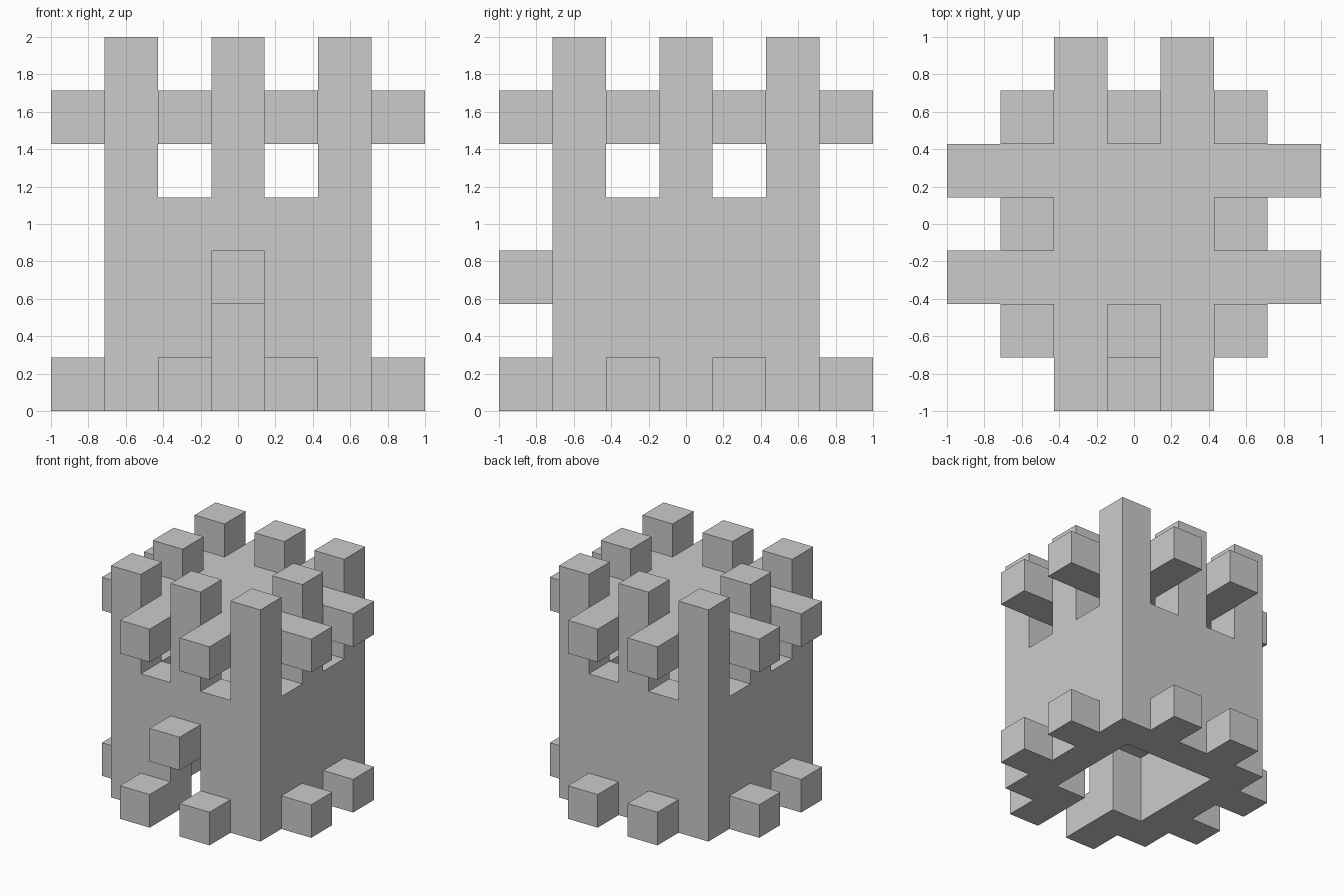
import bpy, bmesh
from mathutils import Vector

if "Cube" in bpy.data.objects:
    bpy.data.objects.remove(bpy.data.objects["Cube"])

# The tower lies on a 7 x 7 x 7 grid of cubes
U = 2 / 7


def block(xs, ys, zs):
    return {(x, y, z) for x in xs for y in ys for z in zs}


WIDE, INNER, ODD, EVEN = range(1, 6), range(2, 5), (1, 3, 5), (2, 4)


def ring(zs):
    return block(WIDE, WIDE, zs) - block(INNER, INNER, zs)


def studs(z):
    return block(EVEN, (0, 6), [z]) | block((0, 6), EVEN, [z])


def posts(z):
    return block(ODD, ODD, [z]) - {(3, 3, z)}


parts = {
    # lower room walls with the doorway cut out
    "lower_wall": ring((0, 1)) - block([3], [1], (0, 1)),
    # floor between the lower and upper rooms
    "upper_floor": block(WIDE, WIDE, [2]),
    "upper_wall": ring([3]),
    # window posts, roof and battlements
    "window_posts": posts(4),
    "roof": block(WIDE, WIDE, [5]),
    "battlements": posts(6),
    # projecting cubes
    "foot_studs": studs(0),
    "roof_beam_ends": studs(5),
    "door_hood": {(3, 0, 2)},
}
solid = set().union(*parts.values())


def build(name, cells):
    """Make only the exposed cube faces, then merge flat regions."""
    bm = bmesh.new()
    for cell in sorted(cells):
        centre = Vector(((cell[0] - 3) * U, (cell[1] - 3) * U, (cell[2] + 0.5) * U))
        for axis in range(3):
            for s in (-1, 1):
                near = list(cell)
                near[axis] += s
                if tuple(near) in solid:
                    continue
                n, a, b = Vector(), Vector(), Vector()
                n[axis] = s * U / 2
                a[(axis + 1) % 3] = U / 2
                b[(axis + 2) % 3] = s * U / 2
                bm.faces.new([bm.verts.new(centre + n + c)
                              for c in (-a - b, a - b, a + b, b - a)])
    bmesh.ops.remove_doubles(bm, verts=bm.verts, dist=1e-4)
    bmesh.ops.dissolve_limit(bm, angle_limit=0.01, verts=bm.verts, edges=bm.edges)
    mesh = bpy.data.meshes.new(name)
    bm.to_mesh(mesh)
    bm.free()
    bpy.context.collection.objects.link(bpy.data.objects.new(name, mesh))


for name, cells in parts.items():
    build(name, cells)
